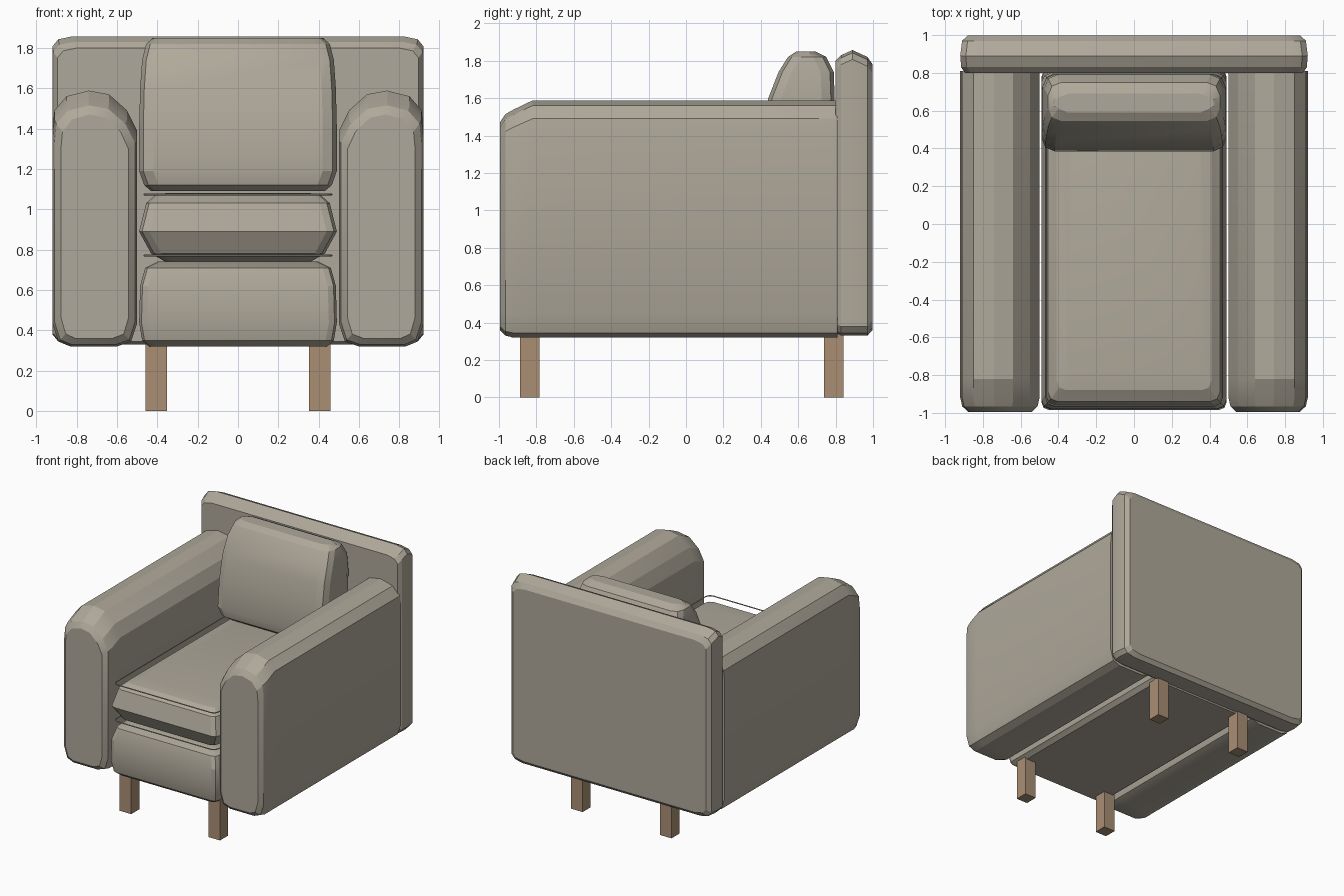
import bpy, bmesh, math

if "Cube" in bpy.data.objects:
    bpy.data.objects.remove(bpy.data.objects["Cube"])


def material(name, rgb):
    m = bpy.data.materials.new(name)
    m.diffuse_color = (*rgb, 1)
    m.use_nodes = True
    m.node_tree.nodes["Principled BSDF"].inputs["Base Color"].default_value = m.diffuse_color
    return m


FABRIC = material("beige_fabric", (0.43, 0.395, 0.325))
WOOD = material("brown_wood", (0.40, 0.275, 0.175))


def finish(bm, name, mat, smooth=False):
    bmesh.ops.recalc_face_normals(bm, faces=bm.faces)
    me = bpy.data.meshes.new(name)
    bm.to_mesh(me)
    bm.free()
    me.materials.append(mat)
    ob = bpy.data.objects.new(name, me)
    bpy.context.collection.objects.link(ob)
    if smooth:
        bpy.context.view_layer.objects.active = ob
        ob.select_set(True)
        bpy.ops.object.shade_smooth_by_angle(angle=math.radians(20))
        ob.select_set(False)
    return ob


def loft(name, rings, mat=FABRIC):
    """Skin a closed shape through a list of equal-length point rings."""
    bm = bmesh.new()
    vs = [[bm.verts.new(p) for p in r] for r in rings]
    n = len(vs[0])
    for a, b in zip(vs, vs[1:]):
        for i in range(n):
            j = (i + 1) % n
            bm.faces.new((a[i], a[j], b[j], b[i]))
    bm.faces.new(vs[0])
    bm.faces.new(vs[-1])
    return finish(bm, name, mat, True)


def rounded(u0, u1, v0, v1, ru, rv, steps=2):
    """Rectangle outline with rounded corners."""
    pts = []
    for q, (cu, cv) in enumerate(((u1 - ru, v1 - rv), (u0 + ru, v1 - rv),
                                  (u0 + ru, v0 + rv), (u1 - ru, v0 + rv))):
        for k in range(steps + 1):
            a = math.pi / 2 * (q + k / steps)
            pts.append((cu + ru * math.cos(a), cv + rv * math.sin(a)))
    return pts


def stack(name, levels, r):
    """Cushion from horizontal slices: z, half width, front y, back y."""
    return loft(name, [[(x, y, z) for x, y in rounded(-h, h, y0, y1, r, r)]
                       for z, h, y0, y1 in levels])


# Arms: arched cross-section lofted from front to back, lowered at the front
PROFILE = [(0.50, 0.44), (0.53, 0.345), (0.60, 0.32), (0.83, 0.32), (0.89, 0.345),
           (0.92, 0.44), (0.92, 1.39), (0.91, 1.49), (0.85, 1.56), (0.74, 1.588),
           (0.64, 1.57), (0.55, 1.49), (0.50, 1.39)]
for side, label in ((-1, "left"), (1, "right")):
    rings = []
    for y, sx, bottom, top in ((-0.995, 0.80, 0.36, 1.47), (-0.965, 0.95, 0.33, 1.515),
                               (-0.92, 1, 0.32, 1.54), (-0.82, 1, 0.32, 1.588),
                               (0.81, 1, 0.32, 1.588)):
        rings.append([(side * (0.71 + (x - 0.71) * sx), y,
                       bottom + (z - 0.32) / 1.268 * (top - bottom)) for x, z in PROFILE])
    loft(label + "_arm", rings)

# Back panel: rounded upright slab
loft("back_panel", [[(x, y, z) for x, z in rounded(-h, h, z0, z1, 0.10, 0.05)]
                    for y, h, z0, z1 in ((0.80, 0.895, 0.345, 1.80), (0.83, 0.915, 0.33, 1.83),
                                         (0.89, 0.92, 0.33, 1.857), (0.97, 0.91, 0.33, 1.82),
                                         (0.998, 0.88, 0.36, 1.78))])

# Base below the seat
stack("seat_base", ((0.32, 0.44, -0.93, 0.82), (0.35, 0.475, -0.965, 0.82),
                    (0.44, 0.49, -0.985, 0.82), (0.62, 0.485, -0.98, 0.82),
                    (0.71, 0.46, -0.95, 0.80), (0.74, 0.40, -0.88, 0.75)), 0.04)

# Seat cushion bulging along its middle
stack("seat_cushion", ((0.74, 0.36, -0.84, 0.72), (0.78, 0.43, -0.92, 0.78),
                       (0.89, 0.49, -0.98, 0.80), (1.03, 0.455, -0.94, 0.78),
                       (1.07, 0.41, -0.88, 0.74), (1.08, 0.36, -0.80, 0.70)), 0.05)

# Thin piping loops above and below the seat cushion
for z, label in ((0.77, "lower"), (1.073, "upper")):
    cu = bpy.data.curves.new(label + "_piping", "CURVE")
    cu.dimensions = "3D"
    cu.bevel_depth = 0.005
    cu.bevel_resolution = 0
    sp = cu.splines.new("POLY")
    outline = rounded(-0.465, 0.465, -0.96, 0.79, 0.04, 0.04)
    sp.points.add(len(outline) - 1)
    for p, (x, y) in zip(sp.points, outline):
        p.co = (x, y, z, 1)
    sp.use_cyclic_u = True
    cu.materials.append(FABRIC)
    bpy.context.collection.objects.link(bpy.data.objects.new(label + "_piping", cu))

# Leaning back cushion
stack("back_cushion", ((1.09, 0.43, 0.44, 0.64), (1.12, 0.465, 0.40, 0.70),
                       (1.19, 0.49, 0.385, 0.74), (1.40, 0.49, 0.405, 0.78),
                       (1.60, 0.485, 0.44, 0.795), (1.74, 0.475, 0.495, 0.79),
                       (1.82, 0.455, 0.545, 0.75), (1.85, 0.42, 0.59, 0.69)), 0.07)

# Square wooden legs
for sx, h in ((-1, "left"), (1, "right")):
    for y, v in ((-0.835, "front"), (0.79, "back")):
        bm = bmesh.new()
        bmesh.ops.create_cube(bm, size=1)
        bmesh.ops.scale(bm, vec=(0.105, 0.105, 0.36), verts=bm.verts)
        bmesh.ops.translate(bm, vec=(sx * 0.405, y, 0.18), verts=bm.verts)
        finish(bm, v + "_" + h + "_leg", WOOD)
